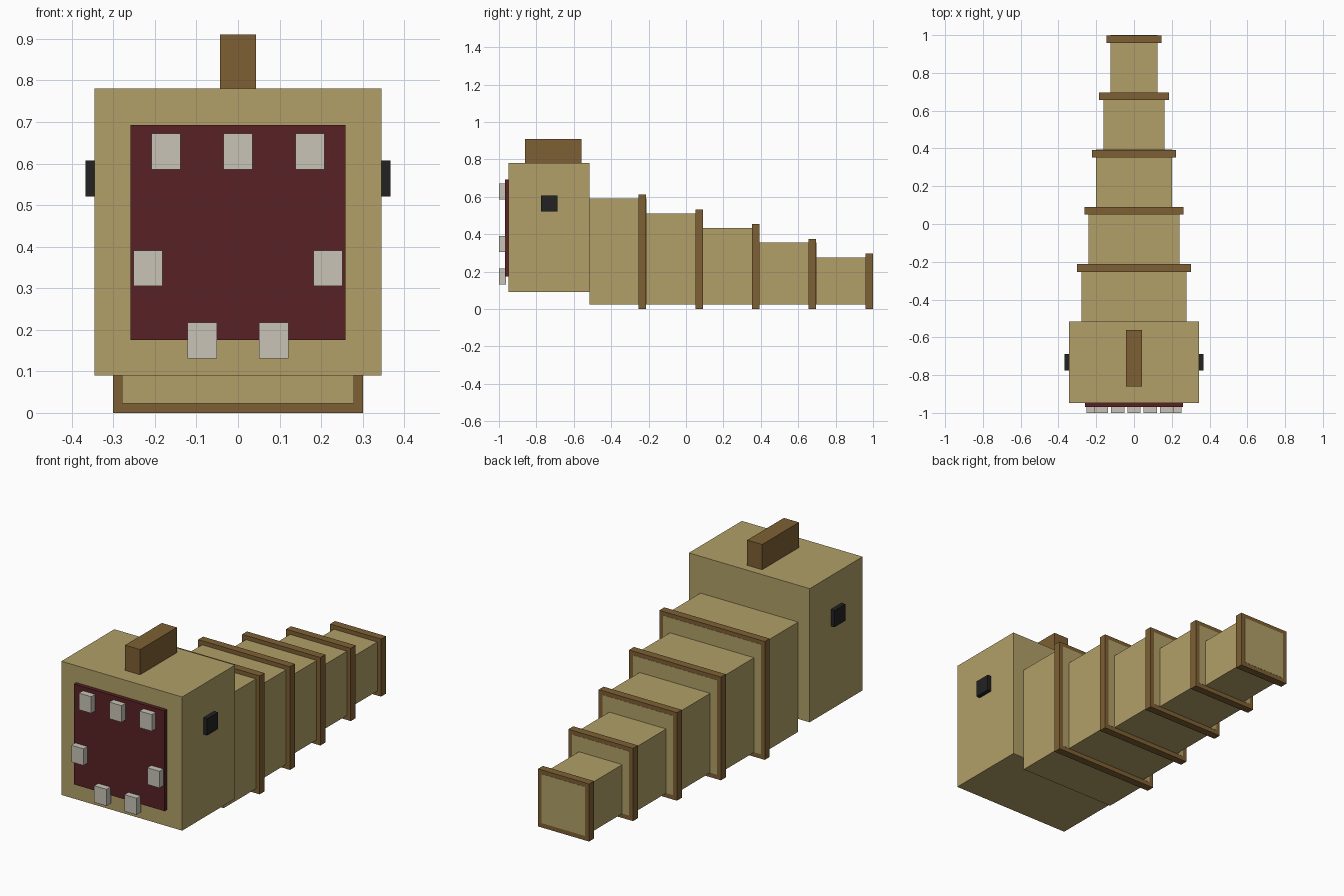
import bpy

cube = bpy.data.objects.get("Cube")
if cube:
    bpy.data.objects.remove(cube, do_unlink=True)


def make_material(name, r, g, b):
    mat = bpy.data.materials.new(name)
    mat.use_nodes = True
    mat.diffuse_color = (r, g, b, 1)
    mat.node_tree.nodes["Principled BSDF"].inputs["Base Color"].default_value = (r, g, b, 1)
    return mat


TAN = make_material("sand_tan", 0.445, 0.352, 0.138)
BROWN = make_material("ridge_brown", 0.209, 0.117, 0.034)
MAROON = make_material("mouth_maroon", 0.098, 0.016, 0.018)
BONE = make_material("tooth_bone", 0.578, 0.552, 0.468)
BLACK = make_material("eye_black", 0.016, 0.016, 0.016)


def box(name, mat, x, y, z):
    """Box spanning the given (min, max) range on each axis."""
    bpy.ops.mesh.primitive_cube_add(size=1, location=[sum(r) / 2 for r in (x, y, z)])
    obj = bpy.context.object
    obj.name = name
    obj.scale = [r[1] - r[0] for r in (x, y, z)]
    bpy.ops.object.transform_apply(location=False, rotation=False, scale=True)
    obj.data.materials.append(mat)
    return obj


# Head with crest and mouth
FRONT = -0.948
MOUTH = FRONT - 0.02
box("head", TAN, (-0.345, 0.345), (FRONT, -0.516), (0.09, 0.78))
box("head_crest", BROWN, (-0.043, 0.043), (-0.86, -0.56), (0.78, 0.91))
box("mouth", MAROON, (-0.259, 0.259), (MOUTH, FRONT), (0.175, 0.693))

# Eyes on both sides
for side, label in ((1, "left"), (-1, "right")):
    box(label + "_eye", BLACK, sorted((side * 0.345, side * 0.367)),
        (-0.775, -0.688), (0.521, 0.607))

# Teeth around the mouth: centre x, centre z
teeth = [(-0.173, 0.629), (0, 0.629), (0.173, 0.629),
         (-0.217, 0.348), (0.217, 0.348), (-0.086, 0.174), (0.086, 0.174)]
for i, (x, z) in enumerate(teeth):
    box(f"tooth_{i + 1}", BONE, (x - 0.035, x + 0.035), (-1, MOUTH + 0.005),
        (z - 0.043, z + 0.043))

# Tapering body segments, each ending in a raised band
LENGTH = 0.303
for i in range(5):
    start = -0.516 + i * LENGTH
    end = start + LENGTH
    half = 0.279 - i * 0.0388
    top = 0.59 - i * 0.0785
    box(f"body_segment_{i + 1}", TAN, (-half, half), (start, end + 0.001), (0.023, top))
    box(f"segment_band_{i + 1}", BROWN, (-half - 0.022, half + 0.022),
        (end - 0.04, end), (0, top + 0.021))
